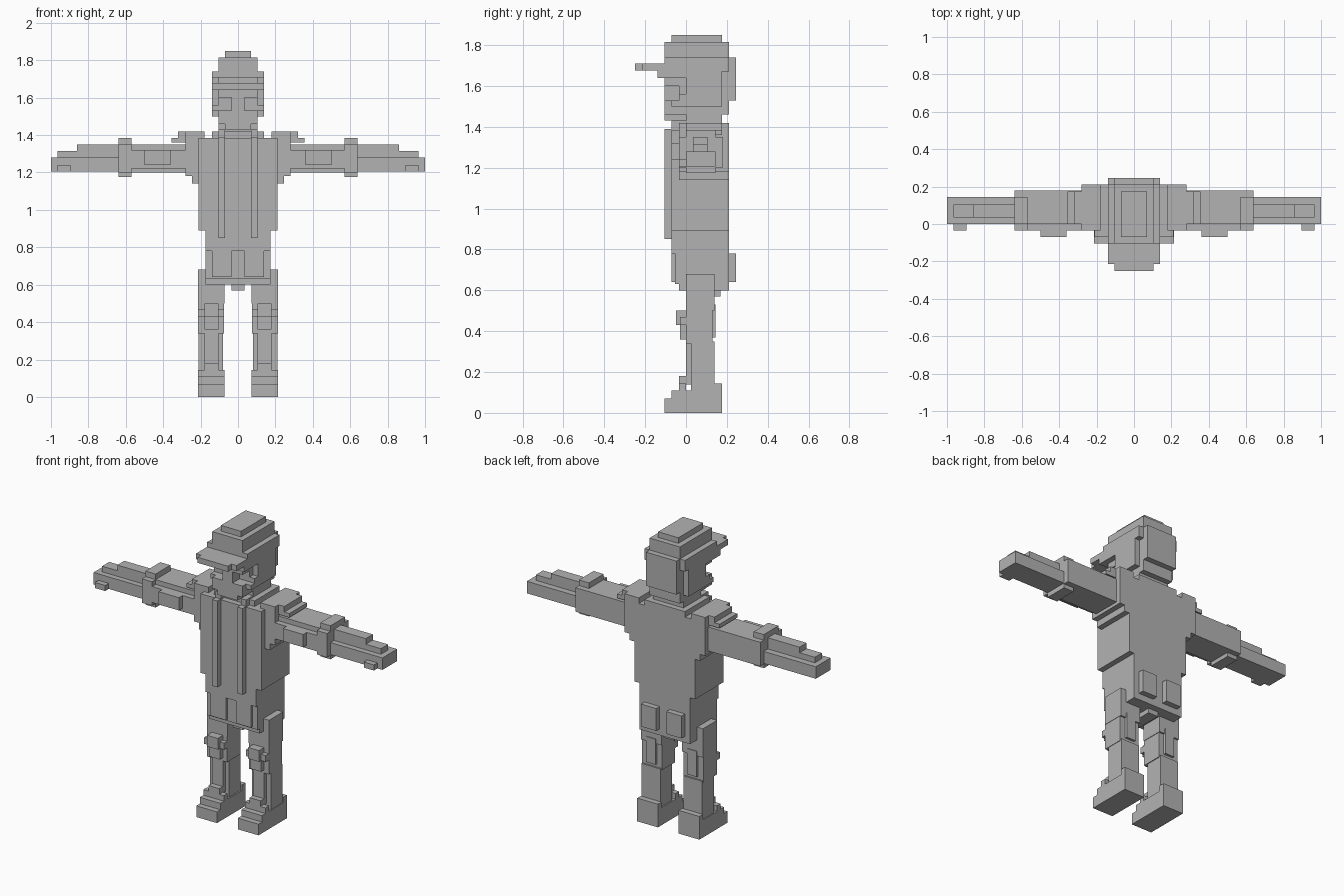
import bpy, bmesh

grey = bpy.data.materials.new("plain grey")
grey.diffuse_color = (0.45, 0.45, 0.45, 1)


def blocks(name, boxes, side=0):
    """One object from boxes (x0,x1,y0,y1,z0,z1); side=-1 mirrors in x."""
    bm = bmesh.new()
    for x0, x1, y0, y1, z0, z1 in boxes:
        if side == -1:
            x0, x1 = -x1, -x0
        r = bmesh.ops.create_cube(bm, size=1)
        for v in r["verts"]:
            v.co = ((x0 + x1) / 2 + v.co.x * (x1 - x0),
                    (y0 + y1) / 2 + v.co.y * (y1 - y0),
                    (z0 + z1) / 2 + v.co.z * (z1 - z0))
    me = bpy.data.meshes.new(name)
    bm.to_mesh(me)
    bm.free()
    me.materials.append(grey)
    ob = bpy.data.objects.new(name, me)
    bpy.context.collection.objects.link(ob)
    return ob


def sym(x0, x1, *rest):
    """The same box on both sides of the middle."""
    return [(x0, x1, *rest), (-x1, -x0, *rest)]


# Head with recessed eyes, nose and jaw
blocks("head", [
    (-.105, .105, -.035, .21, 1.46, 1.74),
    (-.105, .105, -.105, .0, 1.60, 1.67),
    (-.035, .035, -.105, .0, 1.53, 1.60),
    (-.105, .105, -.105, .0, 1.46, 1.53),
    (-.07, .07, -.105, .0, 1.43, 1.46),
    (-.14, .14, .0, .175, 1.50, 1.74),
    (-.14, .14, -.07, .0, 1.50, 1.53),
    *sym(.105, .14, -.035, .0, 1.53, 1.56),
])
blocks("neck", [(-.105, .105, .0, .175, 1.38, 1.47)])

# Cap with stepped crown, back panel and visor
blocks("cap_crown", [
    (-.14, .14, -.105, .21, 1.67, 1.74),
    (-.105, .105, -.105, .21, 1.74, 1.815),
    (-.07, .07, -.07, .175, 1.81, 1.85),
    (-.105, .105, .20, .245, 1.53, 1.74),
])
blocks("cap_visor", [
    (-.14, .14, -.215, -.10, 1.675, 1.71),
    (-.105, .105, -.25, -.21, 1.675, 1.71),
    (-.14, .14, -.14, .0, 1.64, 1.68),
])

# Jacket body, collar and the two raised front bands
blocks("jacket", [
    (-.21, .21, -.07, .21, .89, 1.385),
    (-.175, .175, -.07, .21, .78, .90),
    *sym(.20, .245, -.035, .21, 1.14, 1.385),
])
blocks("collar", [
    (-.14, .14, -.035, .21, 1.38, 1.42),
    *sym(.07, .105, -.07, .0, 1.38, 1.43),
])
blocks("front_bands", sym(.07, .105, -.105, -.06, .85, 1.39))

# Trousers with pockets front and back
blocks("hips", [
    (-.175, .175, -.055, .21, .63, .80),
    (-.175, .175, -.035, .21, .60, .64),
    (-.035, .035, .0, .17, .57, .61),
])
blocks("front_pockets", sym(.035, .14, -.07, -.03, .64, .78))
blocks("back_pockets", sym(.035, .14, .20, .245, .64, .78))

for side, word in ((1, "left"), (-1, "right")):
    # Stepped shoulder and upper sleeve
    blocks(word + "_shoulder", [
        (.18, .25, -.035, .21, 1.36, 1.42),
        (.24, .28, -.035, .21, 1.18, 1.42),
        (.25, .32, .0, .175, 1.36, 1.42),
        (.28, .355, -.0, .175, 1.36, 1.385),
    ], side)
    blocks(word + "_sleeve", [
        (.27, .58, .0, .18, 1.20, 1.35),
        (.27, .58, -.035, .0, 1.22, 1.32),
        (.36, .50, -.07, -.03, 1.24, 1.32),
    ], side)
    blocks(word + "_cuff", [
        (.57, .64, -.0, .145, 1.175, 1.385),
        (.57, .64, -.035, .18, 1.20, 1.35),
    ], side)
    # Bare forearm tapering in steps to the hand
    blocks(word + "_forearm", [
        (.63, 1.0, .0, .145, 1.205, 1.28),
        (.63, .965, .035, .105, 1.27, 1.315),
        (.63, .86, .035, .105, 1.31, 1.35),
    ], side)
    blocks(word + "_thumb", [(.895, .965, -.035, .0, 1.205, 1.24)], side)

    # Leg, knee patch and back fold
    leg = blocks(word + "_leg", [
        (.072, .215, .0, .14, .50, .68),
        (.075, .213, .0, .13, .34, .51),
        (.08, .21, .025, .14, .10, .35),
        (.105, .18, .0, .03, .17, .36),
        (.11, .175, .10, .145, .37, .53),
    ], side)
    blocks(word + "_knee", [
        (.105, .18, -.05, .01, .43, .50),
        (.105, .18, -.03, .01, .36, .44),
        (.075, .213, -.03, .01, .43, .47),
    ], side)
    # Shoe
    blocks(word + "_shoe", [
        (.072, .215, -.105, .175, .0, .07),
        (.072, .215, -.07, .175, .06, .11),
        (.072, .215, -.035, .0, .10, .145),
        (.105, .18, -.035, .03, .14, .18),
        (.072, .215, .14, .175, .10, .145),
    ], side)
